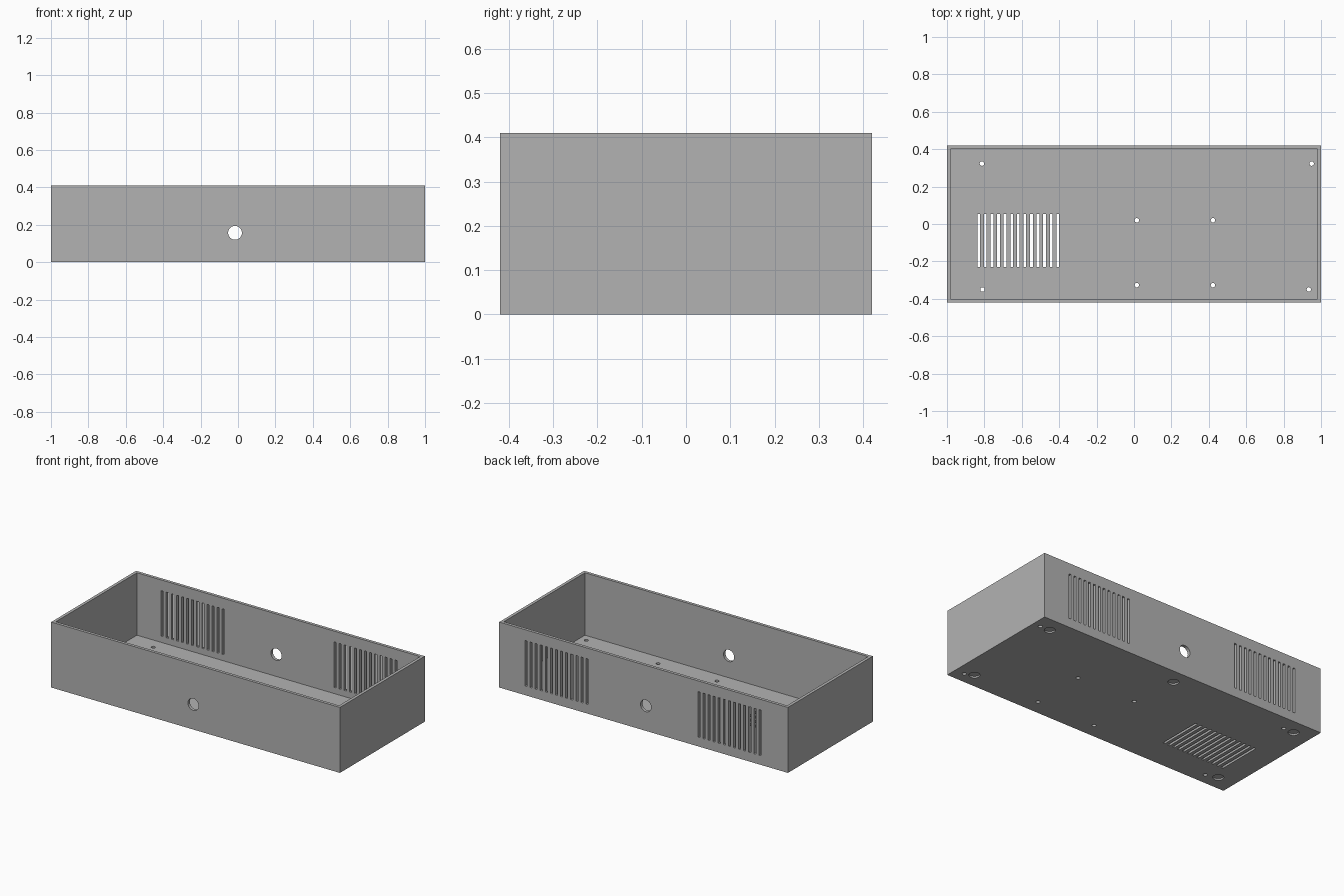
import bpy
import bmesh
from mathutils import Matrix, Vector

L, W, H = 2.0, 0.84, 0.41      # outer size of the tray
T = 0.019                      # wall and floor thickness
SLOTS, PITCH, SLOT_W, SLOT_L = 13, 0.0352, 0.0145, 0.285

old = bpy.data.objects.get("Cube")
if old:
    bpy.data.objects.remove(old, do_unlink=True)

grey = bpy.data.materials.new("Plain grey")
grey.use_nodes = True
colour = (0.45, 0.45, 0.45, 1)
grey.diffuse_color = colour
grey.node_tree.nodes["Principled BSDF"].inputs["Base Color"].default_value = colour


def add_box(bm, centre, size):
    m = Matrix.Translation(centre) @ Matrix.Diagonal((*size, 1))
    return bmesh.ops.create_cube(bm, size=1, matrix=m)


def add_drill(bm, centre, radius, depth, along_y=False, sides=32):
    m = Matrix.Translation(centre)
    if along_y:
        m = m @ Matrix.Rotation(1.5707963, 4, "X")
    bmesh.ops.create_cone(bm, cap_ends=True, segments=sides, radius1=radius,
                          radius2=radius, depth=depth, matrix=m)


def make_object(name, bm):
    mesh = bpy.data.meshes.new(name)
    bmesh.ops.recalc_face_normals(bm, faces=bm.faces)
    bm.to_mesh(mesh)
    bm.free()
    mesh.materials.append(grey)
    obj = bpy.data.objects.new(name, mesh)
    bpy.context.collection.objects.link(obj)
    return obj


# Open tray: inset the top of a box and sink the inner face to the floor
bm = bmesh.new()
add_box(bm, (0, 0, H / 2), (L, W, H))
bm.normal_update()
top = max(bm.faces, key=lambda f: f.calc_center_median().z)
bmesh.ops.inset_region(bm, faces=[top], thickness=T, use_even_offset=True)
bmesh.ops.inset_region(bm, faces=[top], thickness=0)
for v in top.verts:
    v.co.z = T
enclosure = make_object("enclosure_tray", bm)

# All openings, gathered in one cutter
bm = bmesh.new()
for i in range(SLOTS):
    step = i * PITCH
    # Vent slots in the back wall, one group on each side
    for start in (0.392, -0.806):
        add_box(bm, (start + step, W / 2, 0.2), (SLOT_W, 0.06, SLOT_L))
    # Vent slots in the floor
    add_box(bm, (-0.83 + step, -0.088, 0), (SLOT_W, SLOT_L, 0.06))

# Round cable holes in front and back walls
for y in (-W / 2, W / 2):
    add_drill(bm, (-0.016, y, 0.157), 0.037, 0.08, along_y=True)

# Screw holes through the floor
screws = [(-0.813, 0.323), (0.95, 0.323), (-0.81, -0.35), (0.935, -0.35)]
screws += [(x, y) for x in (0.015, 0.422) for y in (0.02, -0.327)]
for x, y in screws:
    add_drill(bm, (x, y, 0), 0.012, 0.08, sides=20)

# Shallow round foot recesses under the floor
feet = [(x, y) for x in (-0.883, 0.883) for y in (-0.325, 0.325)]
for x, y in feet + [(-0.013, 0.325)]:
    add_drill(bm, (x, y, 0), 0.031, 0.02)
cutter = make_object("opening_cutter", bm)
cutter.hide_render = True

# Cut, then discard the cutter
cut = enclosure.modifiers.new("openings", "BOOLEAN")
cut.operation = "DIFFERENCE"
cut.solver = "EXACT"
cut.object = cutter
bpy.ops.object.select_all(action="DESELECT")
enclosure.select_set(True)
bpy.context.view_layer.objects.active = enclosure
bpy.ops.object.modifier_apply(modifier=cut.name)
bpy.data.objects.remove(cutter, do_unlink=True)
bpy.ops.object.shade_smooth_by_angle()
